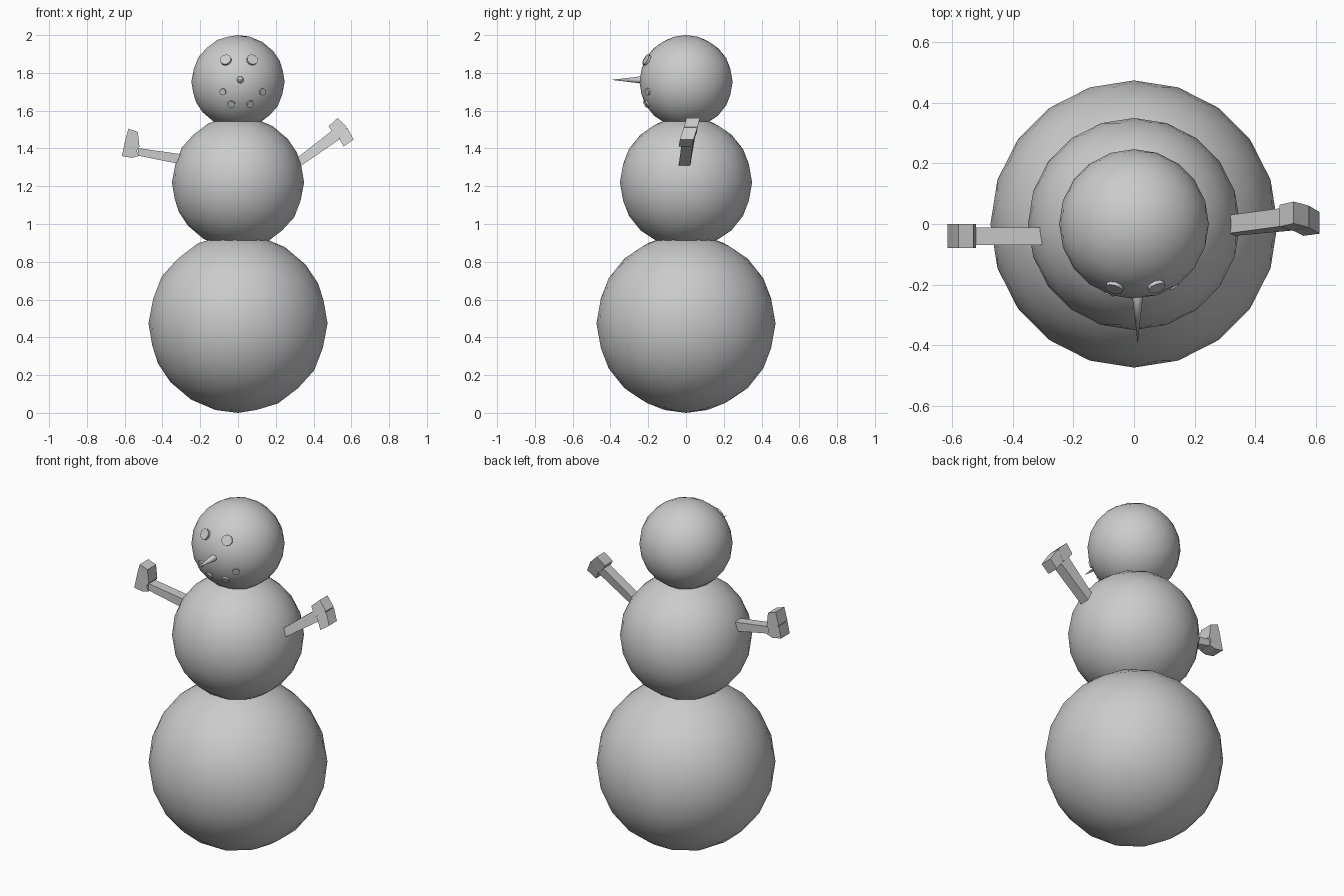
import bpy, bmesh, math
from mathutils import Vector

if "Cube" in bpy.data.objects:
    bpy.data.objects.remove(bpy.data.objects["Cube"])

HEAD, HEAD_R = Vector((0, 0, 1.753)), 0.247


def ball(name, z, r):
    bpy.ops.mesh.primitive_ico_sphere_add(subdivisions=3, radius=r, location=(0, 0, z))
    ob = bpy.context.object
    ob.name = name
    bpy.ops.object.shade_smooth()


def prism(name, pts, half):
    """Extrude a front outline of (x, z, y centre) points along y."""
    bm = bmesh.new()
    front = [bm.verts.new((x, y - half, z)) for x, z, y in pts]
    back = [bm.verts.new((x, y + half, z)) for x, z, y in pts]
    bm.faces.new(front)
    bm.faces.new(back[::-1])
    n = len(pts)
    for i in range(n):
        j = (i + 1) % n
        bm.faces.new((front[i], back[i], back[j], front[j]))
    bmesh.ops.recalc_face_normals(bm, faces=bm.faces)
    me = bpy.data.meshes.new(name)
    bm.to_mesh(me)
    bm.free()
    bpy.context.collection.objects.link(bpy.data.objects.new(name, me))


def button(name, x, z, r, out):
    """Disc set into the face of the head, turned outward."""
    dz = z - HEAD.z
    n = Vector((x, -math.sqrt(HEAD_R ** 2 - x * x - dz * dz), dz)).normalized()
    depth = 0.03
    bpy.ops.mesh.primitive_cylinder_add(
        vertices=10, radius=r, depth=depth,
        location=HEAD + n * (HEAD_R + out - depth / 2),
        rotation=n.to_track_quat('Z', 'Y').to_euler())
    ob = bpy.context.object
    ob.name = name
    bpy.ops.object.shade_smooth_by_angle(angle=math.radians(40))


# snowballs
ball("lower_ball", 0.474, 0.474)
ball("middle_ball", 1.22, 0.35)
ball("head", HEAD.z, HEAD_R)

# eyes and mouth
for i, x in enumerate((-0.064, 0.074)):
    button(f"eye_{i}", x, 1.868, 0.03, 0.008)
for i, (x, z, r) in enumerate(((-0.08, 1.70, 0.018), (-0.035, 1.635, 0.02),
                               (0.065, 1.635, 0.02), (0.13, 1.70, 0.019))):
    button(f"mouth_{i}", x, z, r, 0.005)

# pointed nose
bpy.ops.mesh.primitive_cone_add(vertices=10, radius1=0.021, radius2=0, depth=0.175,
                                location=(0.012, -0.3075, 1.763),
                                rotation=(math.radians(90), 0, 0))
bpy.context.object.name = "nose"
bpy.ops.object.shade_smooth_by_angle(angle=math.radians(50))

# left arm and forked hand
prism("left_arm", [(-0.27, 1.365, -0.04), (-0.53, 1.402, -0.04),
                   (-0.53, 1.362, -0.04), (-0.27, 1.31, -0.04)], 0.029)
prism("left_hand_upper", [(-0.58, 1.505, -0.04), (-0.53, 1.487, -0.04), (-0.522, 1.41, -0.04),
                          (-0.54, 1.38, -0.04), (-0.60, 1.432, -0.04)], 0.04)
prism("left_hand_lower", [(-0.60, 1.428, -0.04), (-0.54, 1.40, -0.04), (-0.525, 1.36, -0.04),
                          (-0.56, 1.35, -0.04), (-0.615, 1.36, -0.04)], 0.04)

# right arm and forked hand
prism("right_arm", [(0.28, 1.325, -0.005), (0.505, 1.50, 0.025),
                    (0.54, 1.45, 0.01), (0.30, 1.285, -0.012)], 0.03)
prism("right_hand_upper", [(0.527, 1.561, 0.038), (0.48, 1.518, 0.027), (0.503, 1.48, 0.02),
                           (0.53, 1.46, 0.012), (0.576, 1.513, 0.025)], 0.036)
prism("right_hand_lower", [(0.578, 1.510, 0.024), (0.525, 1.475, 0.015), (0.54, 1.445, 0.008),
                           (0.559, 1.41, -0.003), (0.612, 1.447, 0.004)], 0.036)
